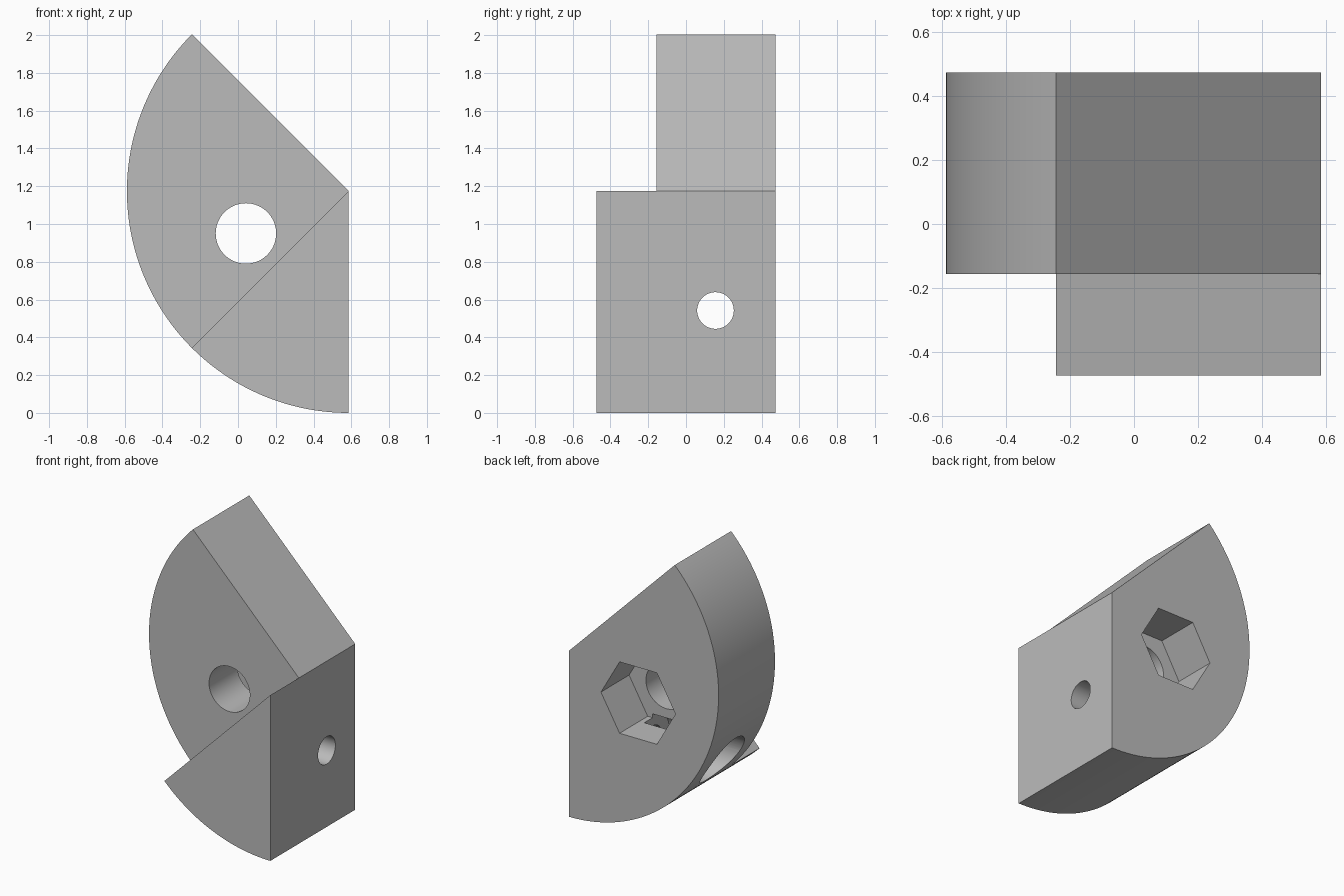
import bpy, bmesh
from math import radians, cos, sin, pi
from mathutils import Vector

cube = bpy.data.objects.get("Cube")
if cube:
    bpy.data.objects.remove(cube, do_unlink=True)

RADIUS = 1.174
CORNER_X, CORNER_Z = 0.586, 1.174          # sharp corner where the flat sides meet
FRONT, STEP, BACK = -0.475, -0.156, 0.475  # depth of wedge front, step and back face

grey = bpy.data.materials.new("plain grey")
grey.use_nodes = True
colour = (0.5, 0.5, 0.5, 1)
grey.diffuse_color = colour
grey.node_tree.nodes["Principled BSDF"].inputs["Base Color"].default_value = colour


def make_object(name, bm):
    bmesh.ops.recalc_face_normals(bm, faces=bm.faces)
    mesh = bpy.data.meshes.new(name)
    bm.to_mesh(mesh)
    bm.free()
    mesh.materials.append(grey)
    obj = bpy.data.objects.new(name, mesh)
    bpy.context.collection.objects.link(obj)
    return obj


def arc(bm, start, end, steps):
    verts = []
    for i in range(steps + 1):
        a = radians(start + (end - start) * i / steps)
        verts.append(bm.verts.new((CORNER_X + RADIUS * cos(a), STEP,
                                   CORNER_Z + RADIUS * sin(a))))
    return verts


def cutter(name, sides, radius, start, end):
    """Prism with its axis running from start to end."""
    start, end = Vector(start), Vector(end)
    axis = end - start
    side = Vector((1, 0, 0)) if abs(axis.y) > abs(axis.x) else Vector((0, 1, 0))
    up = Vector((0, 0, 1))
    bm = bmesh.new()
    ring = [bm.verts.new(start + radius * (side * cos(2 * pi * i / sides)
                                           + up * sin(2 * pi * i / sides)))
            for i in range(sides)]
    face = bm.faces.new(ring)
    result = bmesh.ops.extrude_face_region(bm, geom=[face], use_keep_orig=True)
    moved = [v for v in result["geom"] if isinstance(v, bmesh.types.BMVert)]
    bmesh.ops.translate(bm, verts=moved, vec=axis)
    obj = make_object(name, bm)
    obj.hide_render = True
    return obj


# Rounded body: a back sector, with its lower third drawn forward as a wedge
bm = bmesh.new()
corner = bm.verts.new((CORNER_X, STEP, CORNER_Z))
upper = arc(bm, 135, 225, 80)
lower = [upper[-1]] + arc(bm, 225, 270, 40)[1:]
upper_face = bm.faces.new([corner] + upper)
lower_face = bm.faces.new([corner] + lower)
result = bmesh.ops.extrude_face_region(bm, geom=[upper_face, lower_face],
                                       use_keep_orig=True)
moved = [v for v in result["geom"] if isinstance(v, bmesh.types.BMVert)]
bmesh.ops.translate(bm, verts=moved, vec=(0, BACK - STEP, 0))
wedge = bmesh.ops.extrude_discrete_faces(bm, faces=[lower_face])["faces"][0]
bmesh.ops.translate(bm, verts=wedge.verts[:], vec=(0, FRONT - STEP, 0))
bmesh.ops.delete(bm, geom=[v for v in bm.verts if not v.link_faces], context='VERTS')
bmesh.ops.remove_doubles(bm, verts=bm.verts, dist=0.0001)
bmesh.ops.dissolve_limit(bm, angle_limit=radians(0.1), verts=bm.verts, edges=bm.edges)
body = make_object("rounded_block", bm)

# Bolt hole with a hexagonal nut pocket, and a cross hole with a counterbore
BOLT_X, BOLT_Z = 0.042, 0.95
CROSS_Y, CROSS_Z = 0.156, 0.542
cutters = [
    cutter("bolt_hole", 64, 0.16, (BOLT_X, -1, BOLT_Z), (BOLT_X, 1, BOLT_Z)),
    cutter("nut_pocket", 6, 0.292, (BOLT_X, 0.16, BOLT_Z), (BOLT_X, 1, BOLT_Z)),
    cutter("cross_hole", 64, 0.097, (-1, CROSS_Y, CROSS_Z), (1, CROSS_Y, CROSS_Z)),
    cutter("counterbore", 64, 0.183, (-1, CROSS_Y, CROSS_Z), (0.15, CROSS_Y, CROSS_Z)),
]
for tool in cutters:
    mod = body.modifiers.new(tool.name, 'BOOLEAN')
    mod.operation = 'DIFFERENCE'
    mod.solver = 'EXACT'
    mod.object = tool

# Bake the cuts and discard the cutters
bpy.context.view_layer.update()
evaluated = body.evaluated_get(bpy.context.evaluated_depsgraph_get())
body.data = bpy.data.meshes.new_from_object(evaluated)
body.modifiers.clear()
for tool in cutters:
    bpy.data.objects.remove(tool, do_unlink=True)

# Smooth curved walls, crisp edges
bpy.ops.object.select_all(action='DESELECT')
body.select_set(True)
bpy.context.view_layer.objects.active = body
bpy.ops.object.shade_smooth_by_angle(angle=radians(25))
